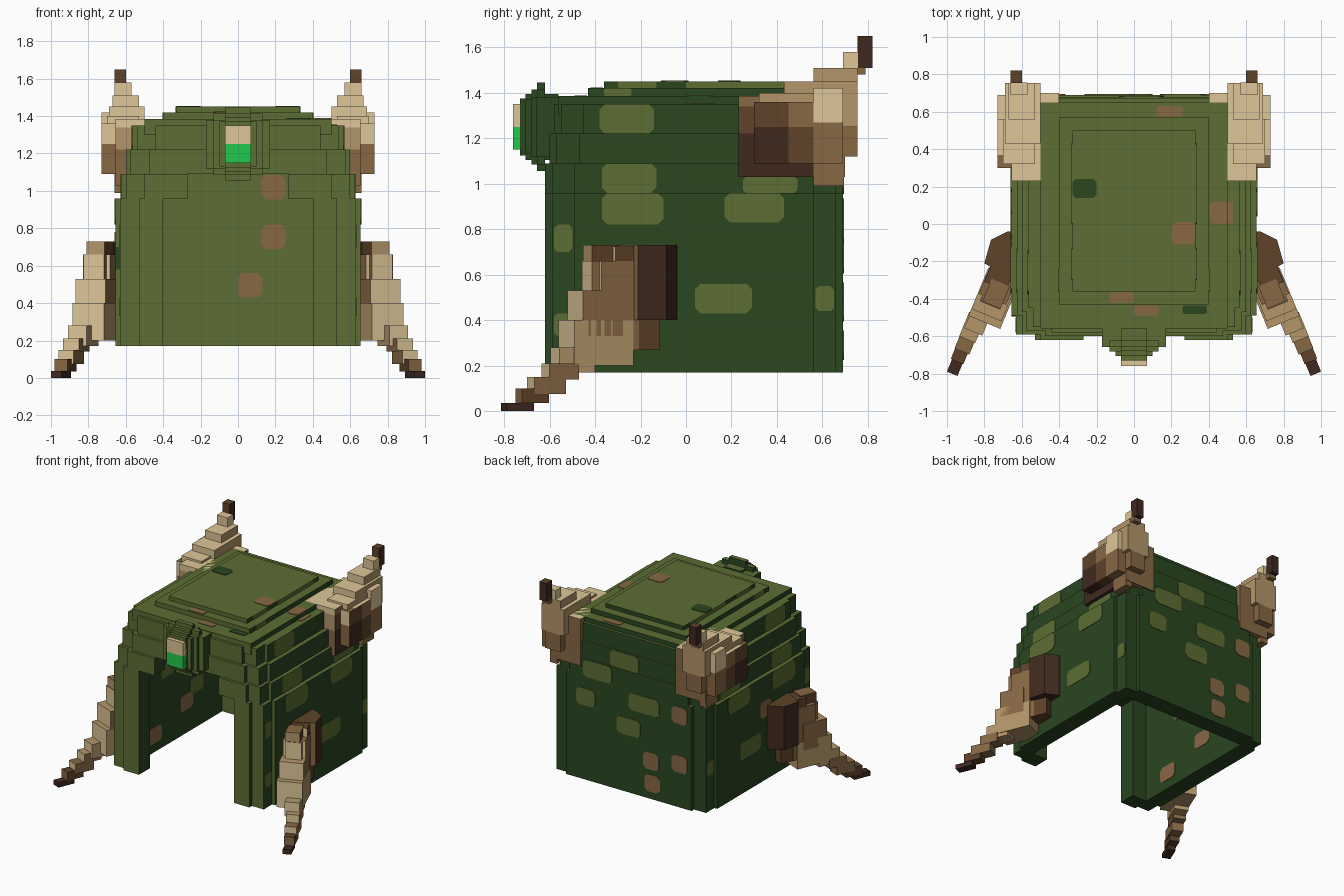
import bpy, bmesh
from mathutils import Matrix, Vector
from math import radians

if "Cube" in bpy.data.objects:
    bpy.data.objects.remove(bpy.data.objects["Cube"])

PALETTE = {
    "olive": "5d6d33", "dark_green": "294620", "beige": "dfc799", "tan": "b3966a",
    "brown": "876845", "dark_brown": "5e4229", "darkest_brown": "40291f", "bright_green": "24c84c",
}
NAMES = list(PALETTE)
OLIVE, GREEN, BEIGE, TAN, BROWN, DARK, DARKEST, BRIGHT = range(8)


def linear(h):
    c = [int(h[i:i + 2], 16) / 255 for i in (0, 2, 4)]
    return [v / 12.92 if v < 0.04045 else ((v + 0.055) / 1.055) ** 2.4 for v in c] + [1]


MATS = []
for n, h in PALETTE.items():
    m = bpy.data.materials.new(n)
    m.diffuse_color = linear(h)
    m.use_nodes = True
    m.node_tree.nodes["Principled BSDF"].inputs["Base Color"].default_value = m.diffuse_color
    MATS.append(m)


def finish(bm, name):
    bmesh.ops.recalc_face_normals(bm, faces=bm.faces)
    me = bpy.data.meshes.new(name)
    bm.to_mesh(me)
    bm.free()
    for m in MATS:
        me.materials.append(m)
    ob = bpy.data.objects.new(name, me)
    bpy.context.collection.objects.link(ob)
    return ob


def prism(bm, pts, z0, z1, front, top, rest, M=Matrix()):
    """Extrude an xy outline; colour faces by the way they point."""
    n = len(pts)
    area = sum(pts[i][0] * pts[(i + 1) % n][1] - pts[(i + 1) % n][0] * pts[i][1] for i in range(n))
    if area < 0:
        pts = pts[::-1]
    lo = [bm.verts.new(M @ Vector((x, y, z0))) for x, y in pts]
    hi = [bm.verts.new(M @ Vector((x, y, z1))) for x, y in pts]
    bm.faces.new(lo[::-1]).material_index = rest
    bm.faces.new(hi).material_index = top
    for i in range(n):
        j = (i + 1) % n
        a, b = pts[i], pts[j]
        if abs(a[0]) < 1e-6 and abs(b[0]) < 1e-6:
            continue  # no wall on the centre seam
        f = bm.faces.new((lo[i], lo[j], hi[j], hi[i]))
        f.material_index = front if b[0] - a[0] > abs(b[1] - a[1]) else rest


def box(bm, x0, x1, y0, y1, z0, z1, front, top, rest, M=Matrix()):
    prism(bm, [(x0, y0), (x1, y0), (x1, y1), (x0, y1)], z0, z1, front, top, rest, M)


MIRROR = Matrix.Diagonal((-1, 1, 1, 1))

# Hollow shell: stacked tiers with stepped corners, open at the front and bottom
# (half width, front y, back y, z0, z1, half width of front opening)
TIERS = [(.655, -.62, .69, .17, .96, .40), (.625, -.62, .69, .96, 1.09, .27),
         (.60, -.60, .68, 1.09, 1.22, 0), (.565, -.58, .67, 1.22, 1.35, 0)]
bm = bmesh.new()
for w, f, b, z0, z1, gap in TIERS:
    half = [(0, b), (w - .125, b), (w - .125, b - .03), (w - .025, b - .03), (w - .025, b - .13),
            (w, b - .13), (w, f + .13), (w - .025, f + .13), (w - .025, f + .03),
            (w - .125, f + .03), (w - .125, f), (gap, f), (gap, f + .13),
            (w - .13, f + .13), (w - .13, b - .13), (0, b - .13)]
    for M in (Matrix(), MIRROR):
        prism(bm, half, z0, z1, OLIVE, OLIVE, GREEN, M)
finish(bm, "helmet_shell")

# Crown slabs
bm = bmesh.new()
for w, f, b, z0, z1 in ((.50, -.56, .65, 1.30, 1.385), (.40, -.43, .57, 1.385, 1.42),
                        (.33, -.36, .50, 1.42, 1.45)):
    box(bm, -w, w, f, b, z0, z1, OLIVE, OLIVE, GREEN)
finish(bm, "crown")

# Stepped round badge on the brow
bm = bmesh.new()
for y, steps in ((-.655, ((.07, .195), (.13, .165), (.17, .13))), (-.68, ((.07, .165), (.13, .13))),
                 (-.705, ((.07, .145), (.10, .12))), (-.73, ((.07, .125),))):
    for k, (w, h) in enumerate(steps):
        box(bm, -w, w, y - .001 * k, -.56 if h < .15 else -.62, 1.25 - h, 1.25 + h, OLIVE, OLIVE, GREEN)
finish(bm, "brow_badge")
bm = bmesh.new()
box(bm, -.07, .07, -.76, -.72, 1.25, 1.35, BEIGE, BEIGE, BEIGE)
box(bm, -.07, .07, -.76, -.72, 1.15, 1.25, BRIGHT, BRIGHT, BRIGHT)
finish(bm, "badge_gem")

# Upper horns at the back corners: box, then front / top / side colours
HORN = [
    ((.40, .655, .23, .56, 1.03, 1.22), BROWN, BEIGE, DARKEST),
    ((.40, .655, .23, .56, 1.22, 1.34), TAN, BEIGE, DARK),
    ((.40, .655, .23, .56, 1.34, 1.385), BEIGE, BEIGE, BROWN),
    ((.40, .655, .56, .70, 1.03, 1.385), BROWN, BEIGE, BROWN),
    ((.60, .66, .56, .695, .99, 1.15), BROWN, BROWN, BROWN),
    ((.53, .73, .30, .45, 1.09, 1.25), BROWN, BROWN, DARKEST),
    ((.53, .73, .45, .56, 1.09, 1.25), BROWN, BROWN, DARK),
    ((.53, .73, .30, .37, 1.25, 1.36), BEIGE, BROWN, DARK),
    ((.53, .73, .37, .45, 1.25, 1.36), BEIGE, BEIGE, DARK),
    ((.53, .73, .45, .56, 1.25, 1.36), BEIGE, BEIGE, BROWN),
    ((.53, .73, .56, .69, 1.09, 1.27), BROWN, BROWN, BROWN),
    ((.53, .73, .56, .69, 1.27, 1.42), BEIGE, BEIGE, BEIGE),
    ((.53, .70, .32, .56, 1.36, 1.40), BEIGE, BEIGE, TAN),
    ((.50, .69, .43, .70, 1.38, 1.45), BEIGE, BEIGE, TAN),
    ((.53, .66, .69, .755, 1.12, 1.25), BROWN, BROWN, BROWN),
    ((.50, .69, .69, .755, 1.25, 1.45), BEIGE, BEIGE, TAN),
    ((.53, .67, .56, .755, 1.45, 1.51), BEIGE, BEIGE, TAN),
    ((.57, .66, .69, .757, 1.51, 1.58), BEIGE, BEIGE, BEIGE),
    ((.60, .66, .755, .82, 1.51, 1.65), DARK, DARK, DARKEST),
    ((.60, .66, .755, .79, 1.48, 1.51), TAN, TAN, BROWN),
]
for side, M in (("right", Matrix()), ("left", MIRROR)):
    bm = bmesh.new()
    for dims, *cols in HORN:
        box(bm, *dims, *cols, M)
    finish(bm, side + "_upper_horn")

# Lower tusks, turned outward: (inner, outer, start, end, z0, z1) along the tusk
TUSK = [
    ((-.10, .025, .07, .28, .27, .725), BEIGE, DARK, DARK),
    ((-.13, .028, .17, .35, .27, .66), BEIGE, BROWN, BROWN),
    ((-.11, -.005, .25, .38, .66, .73), TAN, BROWN, DARK),
    ((-.11, .008, .25, .385, .53, .66), BEIGE, BROWN, BROWN),
    ((-.14, .034, .25, .44, .33, .53), BEIGE, TAN, BROWN),
    ((-.15, .034, .20, .48, .20, .40), BEIGE, TAN, TAN),
    ((-.075, .03, .38, .55, .17, .28), BEIGE, TAN, TAN),
    ((-.055, .038, .46, .60, .14, .21), BEIGE, TAN, BROWN),
    ((-.05, .036, .52, .67, .075, .15), BEIGE, BROWN, BROWN),
    ((-.04, .033, .60, .73, .035, .10), BROWN, DARK, DARK),
    ((-.035, .026, .67, .80, 0, .036), DARKEST, DARKEST, DARKEST),
]
turn = Matrix.Translation((.67, -.06, 0)) @ Matrix.Rotation(radians(22.5), 4, 'Z')
for side, M in (("right", Matrix()), ("left", MIRROR)):
    bm = bmesh.new()
    # wedge-ended root against the wall
    prism(bm, [(.645, -.04), (.675, -.04), (.765, -.085), (.80, -.21), (.645, -.30)], .40, .73, BROWN, DARK, DARKEST, M)
    for (t0, t1, s0, s1, z0, z1), *cols in TUSK:
        box(bm, t0, t1, -s1, -s0, z0, z1, *cols, M @ turn)
    finish(bm, side + "_lower_tusk")


# Camouflage patches: thin plates with clipped corners, 0.004 proud of the surface
def patch(bm, axis, at, a0, a1, b0, b1, col):
    c = min(a1 - a0, b1 - b0) * .18
    pts = [(a0 + c, b0), (a1 - c, b0), (a1, b0 + c), (a1, b1 - c),
           (a1 - c, b1), (a0 + c, b1), (a0, b1 - c), (a0, b0 + c)]
    place = {'x': lambda a, b: (at, a, b), 'y': lambda a, b: (a, at, b), 'z': lambda a, b: (a, b, at)}[axis]
    n = Vector([float(axis == k) for k in 'xyz']) * .004
    r = [[bm.verts.new(Vector(place(a, b)) + n * s) for a, b in pts] for s in (-1, 1)]
    faces = [bm.faces.new(r[0]), bm.faces.new(r[1])]
    faces += [bm.faces.new((r[0][i], r[0][i - 1], r[1][i - 1], r[1][i])) for i in range(8)]
    for f in faces:
        f.material_index = col


bm = bmesh.new()
for s in (1, -1):
    for at, *r in ((.565, -.38, -.14, 1.22, 1.35), (.625, -.37, -.13, .96, 1.09),
                   (.655, -.37, -.10, .82, .96), (.655, .17, .43, .83, .96),
                   (.625, .25, .49, .96, 1.03), (.655, .04, .29, .43, .56),
                   (.63, -.58, -.50, .70, .82), (.63, .57, .65, .44, .55), (.63, -.58, -.50, .33, .43),
                   (.33, -.30, -.13, 1.42, 1.45), (.33, 0, .43, 1.42, 1.45), (.40, -.36, -.24, 1.385, 1.42)):
        patch(bm, 'x', s * at, *r, OLIVE)
    # inner side walls
    for y, z, col in ((.13, .41, BROWN), (-.25, .30, BROWN), (.40, .62, BROWN), (.25, .50, OLIVE), (-.1, .75, OLIVE)):
        patch(bm, 'x', s * .525, y - .08, y + .08, z - .06, z + .06, col)
patch(bm, 'x', -.655, -.08, .05, .65, .78, BROWN)
patch(bm, 'y', -.49, -.655, -.63, .58, .70, GREEN)
finish(bm, "side_patches")

bm = bmesh.new()
for x, z, w, col in ((.26, 1.02, .12, OLIVE), (.04, 1.15, .12, OLIVE), (-.13, .87, .13, OLIVE),
                     (0, .67, .10, OLIVE), (.36, .80, .08, OLIVE), (-.19, .46, .065, BROWN),
                     (-.43, .87, .065, BROWN), (-.43, .50, .065, BROWN), (-.2, .29, .065, BROWN)):
    patch(bm, 'y', .68 if z > 1.09 else .69, x - w, x + w, z - .065, z + .065, col)
for x, z in ((.19, .755), (.065, .495), (.19, 1.02)):  # inner back wall
    patch(bm, 'y', .56, x - .065, x + .065, z - .065, z + .065, BROWN)
finish(bm, "back_patches")

bm = bmesh.new()
for at, x0, x1, y0, y1, col in ((1.385, .12, .26, .575, .63, BROWN), (1.385, .405, .50, 0, .12, BROWN),
                                (1.35, .50, .53, 0, .12, BROWN),
                                (1.45, .20, .33, -.11, .01, BROWN), (1.42, -.13, 0, -.42, -.365, BROWN),
                                (1.385, 0, .13, -.49, -.435, BROWN), (1.45, -.33, -.20, .14, .24, GREEN),
                                (1.385, .26, .39, -.48, -.435, GREEN)):
    patch(bm, 'z', at, x0, x1, y0, y1, col)
finish(bm, "top_patches")
